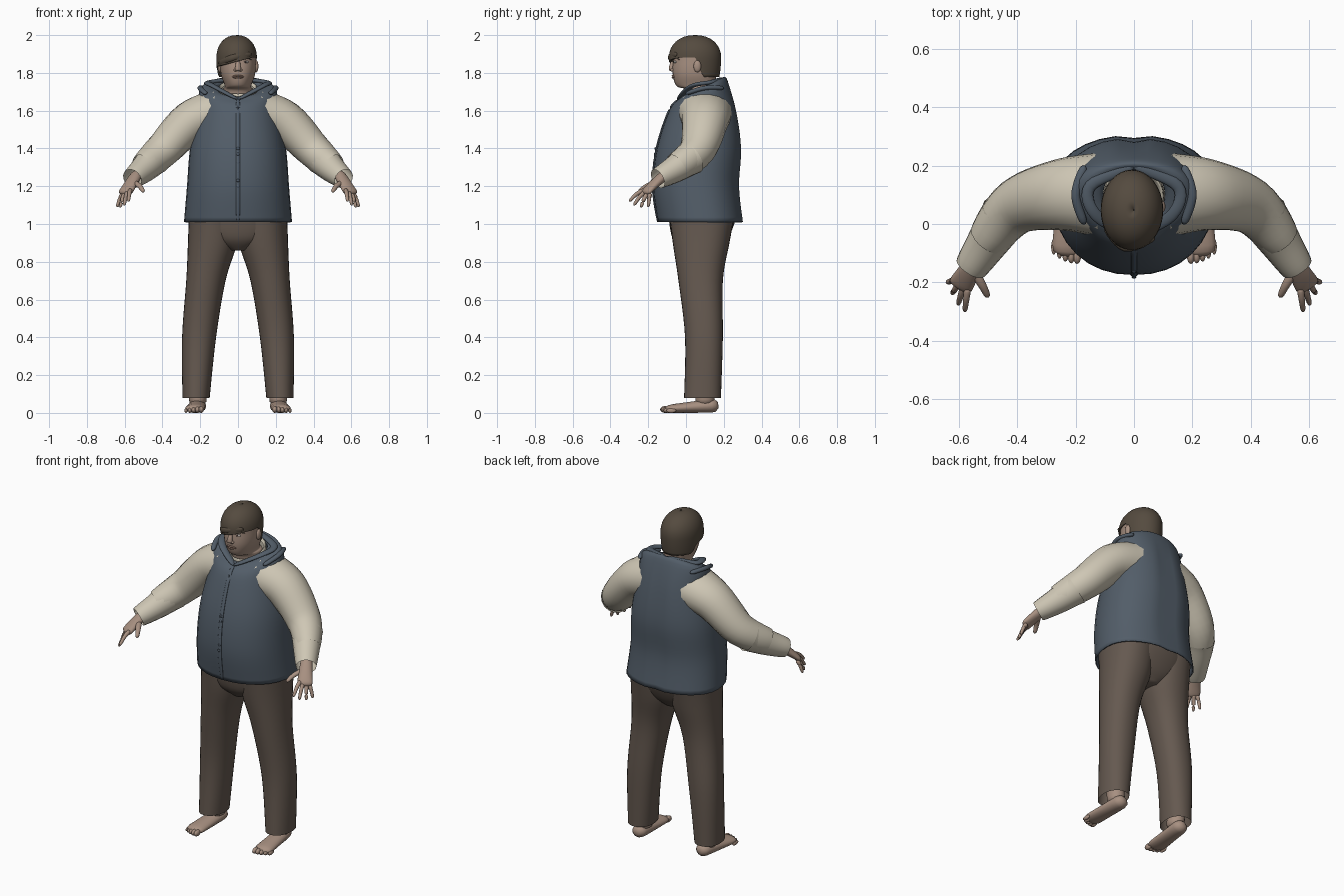
import bpy, bmesh, math
from mathutils import Vector

if "Cube" in bpy.data.objects:
    bpy.data.objects.remove(bpy.data.objects["Cube"], do_unlink=True)


def material(name, red, green, blue):
    made = bpy.data.materials.new(name)
    made.use_nodes = True
    made.diffuse_color = (red, green, blue, 1)
    made.node_tree.nodes["Principled BSDF"].inputs["Base Color"].default_value = made.diffuse_color
    return made


vest_cloth = material("slate_blue_cloth", .085, .11, .14)
trouser_cloth = material("brown_cloth", .13, .1, .08)
shirt_cloth = material("cream_cloth", .62, .57, .46)
skin = material("skin", .39, .28, .22)
hair_brown = material("dark_brown_hair", .09, .07, .05)
lip_colour = material("lips", .27, .17, .13)
eye_white = material("eye_white", .6, .57, .53)
eye_dark = material("eye_dark", .03, .02, .02)


def spline(keys, steps):
    """Smooth curve passing through a list of key points."""
    keys = [Vector(key) for key in keys]
    ends = [keys[0]] + keys + [keys[-1]]
    curve = []
    for before, start, stop, after in zip(ends, ends[1:], ends[2:], ends[3:]):
        lead, trail = (stop - before) / 2, (after - start) / 2
        for step in range(steps):
            t = step / steps
            ease = t * t * (3 - 2 * t)
            curve.append(start.lerp(stop, ease) + lead * t * (1 - t) ** 2 - trail * t * t * (1 - t))
    return curve + [keys[-1]]


def loft(name, mat, rings, capped=True, thickness=0):
    """Skin a stack of closed rings with smooth shading."""
    bm = bmesh.new()
    rows = [[bm.verts.new(point) for point in ring] for ring in rings]
    for low, high in zip(rows, rows[1:]):
        for i in range(len(low)):
            bm.faces.new((low[i - 1], low[i], high[i], high[i - 1]))
    if capped:
        bm.faces.new(rows[0])
        bm.faces.new(rows[-1])
    bmesh.ops.recalc_face_normals(bm, faces=bm.faces)
    for face in bm.faces:
        face.smooth = True
    mesh = bpy.data.meshes.new(name)
    bm.to_mesh(mesh)
    bm.free()
    mesh.materials.append(mat)
    part = bpy.data.objects.new(name, mesh)
    bpy.context.collection.objects.link(part)
    if thickness:
        shell = part.modifiers.new("thickness", "SOLIDIFY")
        shell.thickness, shell.offset = thickness, -1


def around(count):
    return [math.tau * i / count for i in range(count)]


def oval(width, front, back, height, centre=0, tilt=0, spine=0):
    """Egg-shaped body section, optionally tilted and dented along the spine."""
    middle = front + (back - front) * .56
    ring = []
    for angle in around(32):
        across, along = [math.copysign(abs(v) ** .92, v) for v in (math.cos(angle), math.sin(angle))]
        x = width * across
        y = middle + along * (back - middle if along > 0 else middle - front)
        z = height + tilt * ((y - front) / (back - front) - .5)
        if along > 0:
            y -= spine * math.exp(-(x / .035) ** 2)
        ring.append((centre + x, y, z))
    return ring


def body(name, mat, sections, capped=True, thickness=0):
    """Loft body sections, easing between them."""
    columns = [spline(column, 5) for column in zip(*sections)]
    loft(name, mat, zip(*columns), capped, thickness)


def tube(name, mat, path, start, end, side=1, capped=True):
    """Oval limb along a path; start and end are (width, height) radii."""
    line = spline([(x * side, y, z) for x, y, z in path], 6)
    rings = []
    for i, point in enumerate(line):
        share = i / (len(line) - 1)
        ahead = (line[min(i + 1, len(line) - 1)] - line[max(i - 1, 0)]).normalized()
        up = Vector((0, 1, 0)) if abs(ahead.z) > .9 else Vector((0, 0, 1))
        across = ahead.cross(up).normalized()
        rounding = 1 - .6 * abs(2 * share - 1) ** 8 if capped else 1
        wide, high = Vector(start).lerp(Vector(end), share) * rounding
        rings.append([point + across * wide * math.cos(a) + across.cross(ahead) * high * math.sin(a)
                      for a in around(18)])
    loft(name, mat, rings, capped)


def ball(name, mat, centre, size):
    bpy.ops.mesh.primitive_uv_sphere_add(segments=16, ring_count=10, location=centre, scale=size)
    part = bpy.context.object
    part.name = name
    part.data.materials.append(mat)
    bpy.ops.object.shade_smooth()


# Vest, open at the hem and turned in at the neck
vest = [oval(width=.286, front=-.15, back=.305, height=1.01, spine=.01),
        oval(width=.27, front=-.175, back=.285, height=1.2, spine=.015),
        oval(width=.254, front=-.155, back=.296, height=1.4, spine=.015),
        oval(width=.213, front=-.09, back=.27, height=1.6, spine=.015),
        oval(width=.2, front=-.04, back=.22, height=1.71, tilt=.1),
        oval(width=.12, front=-.015, back=.195, height=1.725, tilt=.1),
        oval(width=.105, front=0, back=.185, height=1.69, tilt=.1)]
body("vest", vest_cloth, vest, capped=False, thickness=.008)

# Overlapping front edge with buttons
front_line = [min(ring, key=lambda point: point[1]) for ring in vest[:5]]
tube("vest_placket", vest_cloth, front_line, start=(.012, .006), end=(.01, .006))
for point in spline(front_line[1:3], 5):
    ball("vest_button", vest_cloth, point - Vector((0, .008, 0)), (.008, .004, .008))

# Shirt neckband
body("shirt_neckband", shirt_cloth,
     [oval(width=.105, front=-.01, back=.185, height=1.64, tilt=.07),
      oval(width=.1, front=-.01, back=.18, height=1.72, tilt=.07),
      oval(width=.085, front=0, back=.17, height=1.71, tilt=.06)], capped=False)

# Trouser seat joining the legs
body("trouser_seat", trouser_cloth,
     [oval(width=.05, front=-.02, back=.17, height=.86),
      oval(width=.2, front=-.07, back=.22, height=.92),
      oval(width=.26, front=-.09, back=.26, height=1.02),
      oval(width=.25, front=-.09, back=.25, height=1.1)])

for side, label in ((1, "left_"), (-1, "right_")):
    body(label + "trouser_leg", trouser_cloth,
         [oval(width=.072, front=-.01, back=.185, height=.08, centre=.222 * side),
          oval(width=.09, front=-.005, back=.195, height=.4, centre=.206 * side),
          oval(width=.104, front=-.04, back=.195, height=.7, centre=.17 * side),
          oval(width=.13, front=-.07, back=.23, height=.9, centre=.135 * side),
          oval(width=.13, front=-.09, back=.26, height=1.06, centre=.13 * side)], capped=False)

    # Sleeve and cuff
    tube(label + "sleeve", shirt_cloth, [(.1, .1, 1.59), (.25, .1, 1.54), (.4, .06, 1.39), (.5, -.05, 1.3)],
         start=(.15, .13), end=(.07, .075), side=side, capped=False)
    tube(label + "cuff", shirt_cloth, [(.44, .03, 1.35), (.5, -.06, 1.29), (.56, -.15, 1.24)],
         start=(.088, .09), end=(.056, .054), side=side, capped=False)

    # Hand with four fanned fingers and a thumb
    tube(label + "palm", skin, [(.53, -.1, 1.27), (.57, -.17, 1.21), (.6, -.22, 1.16)],
         start=(.03, .03), end=(.046, .016), side=side)
    for finger in range(4):
        share = finger / 3
        knuckle = Vector((.57, -.22, 1.18)).lerp(Vector((.61, -.19, 1.16)), share)
        tip = Vector((.58, -.3, 1.12)).lerp(Vector((.64, -.2, 1.09)), share)
        tip += (tip - knuckle) * .2 * math.sin(math.pi * share)
        bend = knuckle.lerp(tip, .5) + Vector((0, 0, .01))
        tube(label + "finger", skin, [knuckle, bend, tip], start=(.013, .013), end=(.008, .008), side=side)
    tube(label + "thumb", skin, [(.55, -.16, 1.22), (.52, -.21, 1.2), (.5, -.25, 1.17)],
         start=(.018, .015), end=(.01, .01), side=side)

    # Ankle, foot and toes
    tube(label + "ankle", skin, [(.22, .1, .16), (.21, .1, .04)], start=(.05, .055), end=(.045, .05), side=side)
    tube(label + "foot", skin, [(.21, .17, .04), (.22, .03, .03), (.23, -.11, .02)],
         start=(.042, .04), end=(.056, .02), side=side)
    for toe in range(5):
        size = .018 - .0015 * toe
        ball(label + "toe", skin, (side * (.195 + .02 * toe), -.11 + .002 * toe ** 2, size), (size * .75, .027, size))

    # Folded collar on the shoulder
    tube(label + "collar", vest_cloth, [(0, -.04, 1.66), (.13, .03, 1.73), (.15, .13, 1.75), (0, .2, 1.77)],
         start=(.02, .01), end=(.02, .012), side=side)
    tube(label + "shoulder_fold", vest_cloth, [(.17, 0, 1.69), (.2, .1, 1.72), (.17, .2, 1.72)],
         start=(.015, .012), end=(.015, .012), side=side)

    # Ear, eye, brow and nostril
    ball(label + "ear", skin, (.096 * side, .06, 1.835), (.012, .02, .032))
    ball(label + "eye", eye_white, (.04 * side, -.055, 1.858), (.015, .01, .007))
    ball(label + "iris", eye_dark, (.04 * side, -.063, 1.858), (.006, .004, .006))
    tube(label + "brow", hair_brown, [(.02, -.068, 1.87), (.05, -.056, 1.88), (.07, -.035, 1.87)],
         start=(.004, .004), end=(.003, .003), side=side)
    ball(label + "nostril", skin, (.014 * side, -.073, 1.815), (.009, .011, .008))

# Head and neck
body("head", skin,
     [oval(width=.08, front=.01, back=.17, height=1.64),
      oval(width=.08, front=0, back=.17, height=1.71),
      oval(width=.07, front=-.05, back=.16, height=1.73),
      oval(width=.09, front=-.07, back=.16, height=1.79),
      oval(width=.095, front=-.07, back=.16, height=1.86),
      oval(width=.088, front=-.06, back=.16, height=1.92),
      oval(width=.03, front=.01, back=.1, height=1.97)])
tube("nose", skin, [(0, -.062, 1.87), (0, -.075, 1.84), (0, -.078, 1.81)], start=(.009, .01), end=(.018, .015))
for label, height in (("upper_lip", 1.785), ("lower_lip", 1.774)):
    tube(label, lip_colour, [(-.03, -.06, 1.78), (0, -.07, height), (.03, -.06, 1.78)],
         start=(.006, .005), end=(.006, .005))

# Hair dome whose lower edge follows the fringe, the ears and the nape
crown, dome_height, rows = 1.885, .115, 8
hair_rings = []
for row in range(-rows, rows):
    ring = []
    for angle in around(48):
        x, y = math.cos(angle) * .107, math.sin(angle) * .138
        fringe = 1.86 + x / 4
        behind_ear = min(1, max(0, y / .05))
        low = min(fringe + (1.778 - fringe) * behind_ear ** 2 * (3 - 2 * behind_ear), crown - .004)
        rise = row / rows
        if rise < 0:
            z, spread = crown + (crown - low) * rise, 1 - .07 * rise ** 2 * behind_ear
        else:
            z, spread = crown + dome_height * math.sin(rise * math.pi / 2), math.cos(rise * math.pi / 2) ** .9
        ring.append((x * spread - .007, y * spread + .048, z))
    hair_rings.append(ring)
hair_rings.append([(x / 20, .048 + (y - .048) / 20, crown + dome_height) for x, y, z in hair_rings[-1]])
loft("hair", hair_brown, hair_rings, capped=False, thickness=.012)
tube("fringe_lock", hair_brown, [(.07, -.05, 1.9), (-.03, -.085, 1.88), (-.1, -.015, 1.85)],
     start=(.01, .015), end=(.01, .018))
